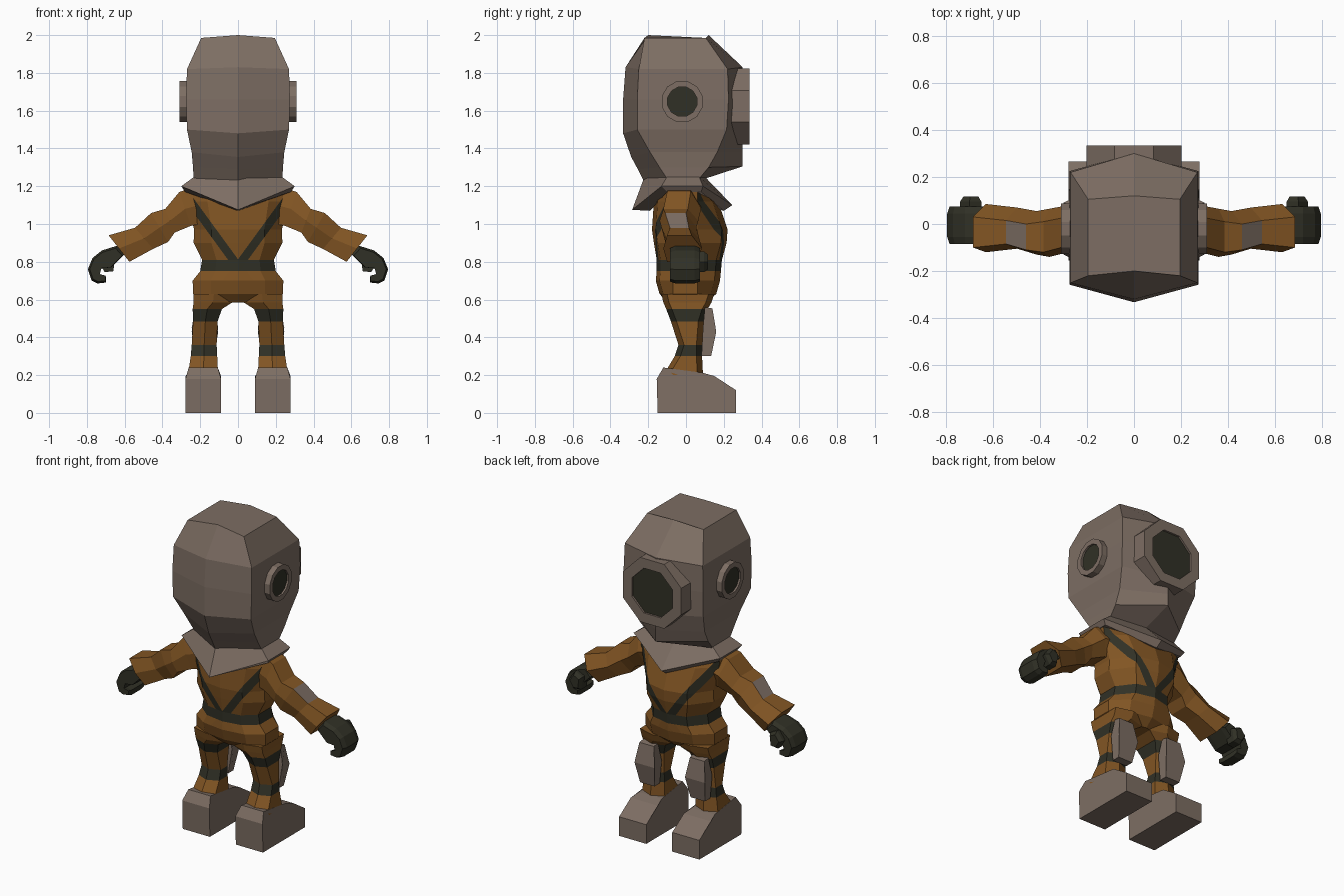
import bpy, bmesh, math
from mathutils import Vector

cube = bpy.data.objects.get("Cube")
if cube:
    bpy.data.objects.remove(cube)


def material(name, rgb):
    m = bpy.data.materials.new(name)
    m.use_nodes = True
    m.diffuse_color = (*rgb, 1)
    b = m.node_tree.nodes["Principled BSDF"]
    b.inputs["Base Color"].default_value = (*rgb, 1)
    b.inputs["Roughness"].default_value = 0.9
    return m


METAL = material("worn_metal", (0.205, 0.155, 0.125))
SUIT = material("brown_suit", (0.223, 0.091, 0.017))
DARK = material("dark_green", (0.030, 0.030, 0.019))


def finish(name, bm, mats):
    bmesh.ops.recalc_face_normals(bm, faces=bm.faces)
    me = bpy.data.meshes.new(name)
    bm.to_mesh(me)
    bm.free()
    for m in mats:
        me.materials.append(m)
    ob = bpy.data.objects.new(name, me)
    bpy.context.collection.objects.link(ob)
    return ob


def loft(rings):
    """Skin a list of equal-length point rings and cap both ends."""
    bm = bmesh.new()
    vs = [[bm.verts.new(p) for p in r] for r in rings]
    n = len(vs[0])
    for a, b in zip(vs, vs[1:]):
        for i in range(n):
            j = (i + 1) % n
            bm.faces.new((a[i], a[j], b[j], b[i]))
    bm.faces.new(vs[0])
    bm.faces.new(vs[-1])
    bmesh.ops.recalc_face_normals(bm, faces=bm.faces)
    return bm


def mirrored(half):
    """Close a half ring (first and last points on x = 0)."""
    return half + [(-x, y, z) for x, y, z in reversed(half[1:-1])]


def prism(points, x0, x1, s):
    """Side profile of (y, z, inset) extruded across x."""
    return loft([[(s * (x0 + i), y, z) for y, z, i in points],
                 [(s * (x1 - i), y, z) for y, z, i in points]])


# Helmet: half width, side z, back centre y z, back corner y, front corner y, front centre y z
helmet = [(0.195, 1.985, -0.20, 2.00, -0.22, 0.105, 0.12, 2.00),
          (0.27, 1.82, -0.32, 1.83, -0.25, 0.22, 0.30, 1.83),
          (0.275, 1.66, -0.333, 1.66, -0.258, 0.225, 0.30, 1.66),
          (0.27, 1.50, -0.333, 1.48, -0.258, 0.215, 0.30, 1.48),
          (0.245, 1.38, -0.29, 1.355, -0.19, 0.165, 0.30, 1.38),
          (0.238, 1.30, -0.255, 1.29, -0.14, 0.12, 0.30, 1.305),
          (0.235, 1.24, -0.225, 1.23, -0.10, 0.07, 0.10, 1.24)]
finish("helmet", loft([mirrored([(0, yb, zb), (w, cb, z), (w, cf, z), (0, yf, zf)])
                       for w, z, yb, zb, cb, cf, yf, zf in helmet]), [METAL])

# Collar flaring out over the shoulders, folded under
collar = [((0, -0.22, 1.25), (0.232, -0.10, 1.25), (0.232, 0.07, 1.25), (0, 0.10, 1.25)),
          ((0, -0.285, 1.075), (0.30, -0.13, 1.20), (0.30, 0.09, 1.20), (0, 0.245, 1.10)),
          ((0, -0.19, 1.07), (0.28, -0.10, 1.17), (0.28, 0.08, 1.17), (0, 0.20, 1.07))]
finish("collar", loft([mirrored(list(r)) for r in collar]), [METAL])


# Portholes: rim with a set-back pane
def porthole(name, centre, axis, outer, inner, depth, sides):
    q = Vector(axis).to_track_quat('Z', 'Y')
    c = Vector(centre)

    def ring(r, h):
        return [c + q @ Vector((r * math.cos((i + .5) * math.tau / sides),
                                r * math.sin((i + .5) * math.tau / sides), h))
                for i in range(sides)]
    bm = loft([ring(outer, -depth), ring(outer, 0), ring(inner, 0), ring(inner, -0.012)])
    bm.faces.ensure_lookup_table()
    bm.faces[-1].material_index = 1
    finish(name, bm, [METAL, DARK])


porthole("face_window", (0, 0.335, 1.623), (0, 1, 0), 0.218, 0.152, 0.13, 8)
for s, side in ((1, "left"), (-1, "right")):
    porthole(side + "_window", (s * 0.31, -0.02, 1.648), (s, 0, 0), 0.112, 0.08, 0.06, 12)

# Torso: z, half width, back y, front y
body = [(1.20, 0.28, -0.14, 0.11), (1.12, 0.27, -0.17, 0.17), (0.97, 0.232, -0.18, 0.22),
        (0.90, 0.235, -0.17, 0.215), (0.81, 0.19, -0.155, 0.19), (0.75, 0.20, -0.155, 0.185),
        (0.70, 0.24, -0.16, 0.18), (0.63, 0.238, -0.14, 0.16), (0.585, 0.20, -0.10, 0.11)]
bm = loft([mirrored([(0, b, z), (w * 0.6, b + 0.02, z), (w, -0.07, z),
                     (w, 0.06, z), (w * 0.6, f - 0.03, z), (0, f, z)])
           for z, w, b, f in body])
HALF = 0.022
STRAP = Vector((0.37, 0, -0.27)).normalized()
anchor = Vector((0.16, 0, 0.995))
for s in (1, -1):
    n = Vector((s * STRAP.x, 0, STRAP.z))
    p = Vector((s * anchor.x, 0, anchor.z))
    for off in (-HALF, HALF):
        bmesh.ops.bisect_plane(bm, geom=bm.verts[:] + bm.edges[:] + bm.faces[:],
                               plane_co=p + n * off, plane_no=n)
bm.normal_update()
for f in bm.faces:  # belt by height, straps by distance to the strap line
    c = f.calc_center_median()
    d = (Vector((abs(c.x), 0, c.z)) - anchor).dot(STRAP)
    belt = 0.75 < c.z < 0.81
    strap = c.z > 0.81 and abs(d) < HALF and abs(f.normal.y) > 0.4
    f.material_index = int(belt or strap)
finish("torso", bm, [SUIT, DARK])

# Arm stations: top x z, bottom x z, y range
arm = [(0.25, 1.19, 0.20, 1.00, -0.11, 0.08), (0.31, 1.17, 0.25, 0.99, -0.12, 0.08),
       (0.385, 1.08, 0.335, 0.955, -0.14, 0.065), (0.46, 1.058, 0.37, 0.905, -0.13, 0.055),
       (0.545, 0.98, 0.45, 0.868, -0.105, 0.07), (0.685, 0.94, 0.575, 0.80, -0.12, 0.085)]
# Leg levels: z, inner x, outer x, back y, front y
leg = [(0.63, 0.02, 0.235, -0.13, 0.15), (0.585, 0.03, 0.235, -0.12, 0.135),
       (0.55, 0.085, 0.24, -0.105, 0.115), (0.485, 0.108, 0.238, -0.08, 0.095),
       (0.36, 0.113, 0.245, -0.04, 0.085), (0.30, 0.11, 0.25, -0.06, 0.085),
       (0.20, 0.105, 0.265, -0.12, 0.09)]
boot = [(-0.15, 0, 0), (-0.155, 0.18, 0), (-0.12, 0.24, 0.017), (0.09, 0.212, 0.015),
        (0.15, 0.195, 0), (0.265, 0.12, 0), (0.265, 0, 0)]
knee = [(0.10, 0.56, 0.02), (0.14, 0.553, 0.02), (0.16, 0.43, 0.0),
        (0.133, 0.30, 0.02), (0.082, 0.30, 0.02), (0.09, 0.45, 0.0)]
# Curled hand outline in x, z
hand = [(0.60, 0.84), (0.64, 0.885), (0.72, 0.86), (0.77, 0.82), (0.795, 0.76),
        (0.775, 0.70), (0.745, 0.685), (0.70, 0.69), (0.70, 0.72), (0.735, 0.73),
        (0.725, 0.765), (0.67, 0.77), (0.64, 0.80)]
thumb = [(0.65, 0.83), (0.70, 0.855), (0.74, 0.80), (0.705, 0.745), (0.66, 0.75)]

for s, side in ((1, "left"), (-1, "right")):
    rings = []
    for xt, zt, xb, zb, y0, y1 in arm:
        xm, zm = (xt + xb) / 2, (zt + zb) / 2
        rings.append([(s * xt, y0 + 0.02, zt), (s * xt, y1 - 0.055, zt), (s * xm, y1, zm),
                      (s * xb, y1 - 0.04, zb), (s * xb, y0 + 0.02, zb), (s * xm, y0, zm)])
    bm = loft(rings)
    for f in bm.faces:  # elbow patch: upward face of the elbow section
        c = f.calc_center_median()
        if 0.46 < abs(c.x) < 0.545 and c.z > 1.0 and f.normal.z > 0.6 and abs(f.normal.y) < 0.4:
            f.material_index = 1
    finish(side + "_arm", bm, [SUIT, METAL])

    # Glove: full width in the middle, slightly shrunk towards both sides
    def outline(pts, y, k):
        cx = sum(p[0] for p in pts) / len(pts)
        cz = sum(p[1] for p in pts) / len(pts)
        return [(s * (cx + (x - cx) * k), y, cz + (z - cz) * k) for x, z in pts]
    finish(side + "_glove", loft([outline(hand, -0.085, 0.88), outline(hand, -0.055, 1),
                                  outline(hand, 0.045, 1), outline(hand, 0.075, 0.88)]), [DARK])
    finish(side + "_thumb", loft([outline(thumb, 0.04, 1), outline(thumb, 0.095, 1),
                                  outline(thumb, 0.117, 0.7)]), [DARK])

    # Leg with two dark bands
    rings = []
    for z, xi, xo, yb, yf in leg:
        ym = (yb + yf) / 2
        xm = (xi + xo) / 2
        rings.append([(s * xi, yb + 0.03, z), (s * xm, yb, z), (s * xo, yb + 0.03, z),
                      (s * xo, yf - 0.03, z), (s * xm, yf, z), (s * xi, yf - 0.03, z)])
    bm = loft(rings)
    for f in bm.faces:
        z = f.calc_center_median().z
        f.material_index = int(0.485 < z < 0.55 or 0.30 < z < 0.36)
    finish(side + "_leg", bm, [SUIT, DARK])

    finish(side + "_boot", prism(boot, 0.09, 0.278, s), [METAL])
    finish(side + "_knee_plate", prism(knee, 0.105, 0.245, s), [METAL])
